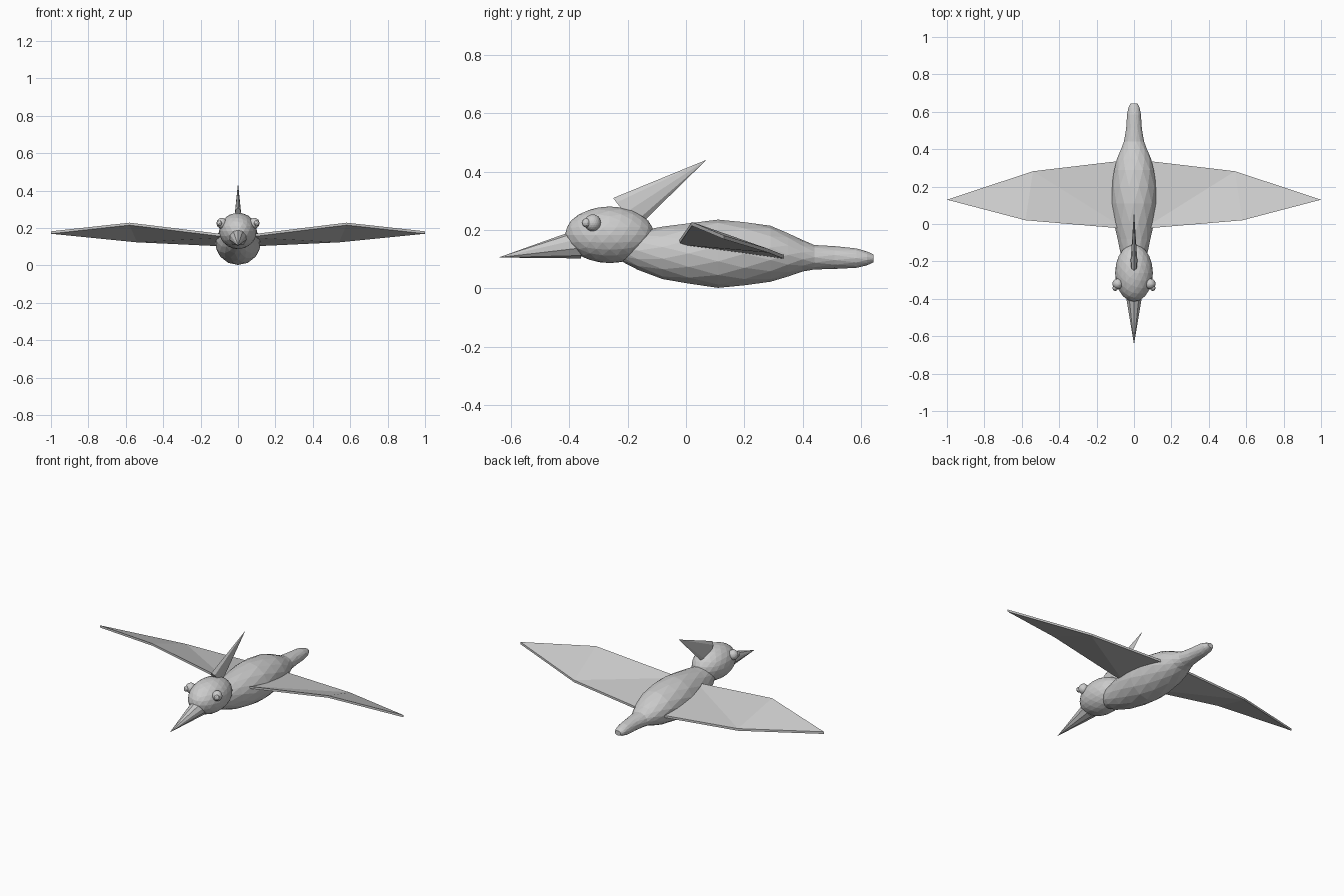
import bpy, bmesh, math
from mathutils import Vector, Matrix

cube = bpy.data.objects.get("Cube")
if cube:
    bpy.data.objects.remove(cube, do_unlink=True)

GREY = (0.6, 0.6, 0.6, 1.0)
grey = bpy.data.materials.new("plain_grey")
grey.use_nodes = True
grey.diffuse_color = GREY
grey.node_tree.nodes["Principled BSDF"].inputs["Base Color"].default_value = GREY


def finish(name, bm):
    bmesh.ops.recalc_face_normals(bm, faces=bm.faces[:])
    mesh = bpy.data.meshes.new(name)
    bm.to_mesh(mesh)
    bm.free()
    mesh.materials.append(grey)
    obj = bpy.data.objects.new(name, mesh)
    bpy.context.collection.objects.link(obj)
    return obj


def ball(name, centre, radii, subdivisions):
    bm = bmesh.new()
    m = Matrix.Translation(centre) @ Matrix.Diagonal((*radii, 1))
    bmesh.ops.create_icosphere(bm, subdivisions=subdivisions, radius=1, matrix=m)
    return finish(name, bm)


def loft(name, stations, sides):
    """Triangulated skin through rings (y, z centre, half width, half height)."""
    bm = bmesh.new()
    rings = []
    for k, (y, z, hx, hz) in enumerate(stations):
        turn = 0.5 * (k % 2)
        angles = [2 * math.pi * (i + turn) / sides for i in range(sides)]
        rings.append([bm.verts.new((hx * math.sin(a), y, z + hz * math.cos(a)))
                      for a in angles])
    for k in range(len(rings) - 1):
        a, b = rings[k], rings[k + 1]
        if k % 2:
            a, b = b, a
        for i in range(sides):
            j = (i + 1) % sides
            bm.faces.new((a[i], a[j], b[i]))
            bm.faces.new((a[j], b[j], b[i]))
    bm.faces.new(rings[0])
    bm.faces.new(rings[-1])
    return finish(name, bm)


def spike(name, centre, axis_a, axis_b, tip, sides):
    """Cone with an elliptical base and a free tip."""
    bm = bmesh.new()
    c, u, v = Vector(centre), Vector(axis_a), Vector(axis_b)
    ring = []
    for i in range(sides):
        a = 2 * math.pi * i / sides
        ring.append(bm.verts.new(c + u * math.cos(a) + v * math.sin(a)))
    top = bm.verts.new(tip)
    for i in range(sides):
        bm.faces.new((ring[i], ring[(i + 1) % sides], top))
    bm.faces.new(ring)
    return finish(name, bm)


# Body tapering into the tail
loft("body_and_tail", [
    (-0.225, 0.140, 0.045, 0.045),
    (-0.165, 0.130, 0.070, 0.068),
    (-0.080, 0.122, 0.090, 0.090),
    (0.010, 0.120, 0.108, 0.106),
    (0.110, 0.119, 0.121, 0.117),
    (0.200, 0.119, 0.120, 0.111),
    (0.290, 0.119, 0.108, 0.096),
    (0.350, 0.115, 0.091, 0.076),
    (0.400, 0.112, 0.071, 0.054),
    (0.440, 0.107, 0.054, 0.043),
    (0.510, 0.106, 0.043, 0.039),
    (0.585, 0.104, 0.037, 0.034),
    (0.620, 0.103, 0.031, 0.024),
    (0.643, 0.103, 0.019, 0.014),
], 14)

# Head, beak and swept-back crest
ball("head", (0, -0.262, 0.184), (0.101, 0.153, 0.097), 3)
spike("beak", (0, -0.36, 0.155), (0, 0, 0.052), (0.05, 0, 0), (0, -0.643, 0.106), 10)
spike("crest", (0, -0.21, 0.258), (0, -0.04, 0.052), (0.019, 0, 0), (0, 0.07, 0.441), 8)

# Wing outline: leading and trailing points at root and middle, then the tip
LEAD_ROOT, TRAIL_ROOT = (0.05, -0.025, 0.163), (0.05, 0.34, 0.113)
LEAD_MID, TRAIL_MID = (0.58, 0.02, 0.228), (0.54, 0.282, 0.136)
TIP = (1.0, 0.13, 0.182)
THICKNESS = Vector((0, 0, -0.013))

for side, s in (("left", 1), ("right", -1)):
    # Thin wing plate
    bm = bmesh.new()
    lr, lm, tip, tm, tr = [bm.verts.new((s * x, y, z)) for x, y, z in
                           (LEAD_ROOT, LEAD_MID, TIP, TRAIL_MID, TRAIL_ROOT)]
    sheet = [bm.faces.new((lr, lm, tm)), bm.faces.new((lr, tm, tr)),
             bm.faces.new((lm, tip, tm))]
    under = bmesh.ops.extrude_face_region(bm, geom=sheet, use_keep_orig=True)
    bmesh.ops.translate(bm, vec=THICKNESS, verts=[
        g for g in under["geom"] if isinstance(g, bmesh.types.BMVert)])
    finish(side + "_wing", bm)

    # Bulging eye with a small pupil bump
    ball(side + "_eye", (s * 0.087, -0.32, 0.225), (0.028, 0.028, 0.029), 3)
    ball(side + "_pupil", (s * 0.100, -0.342, 0.225), (0.015, 0.016, 0.016), 2)
